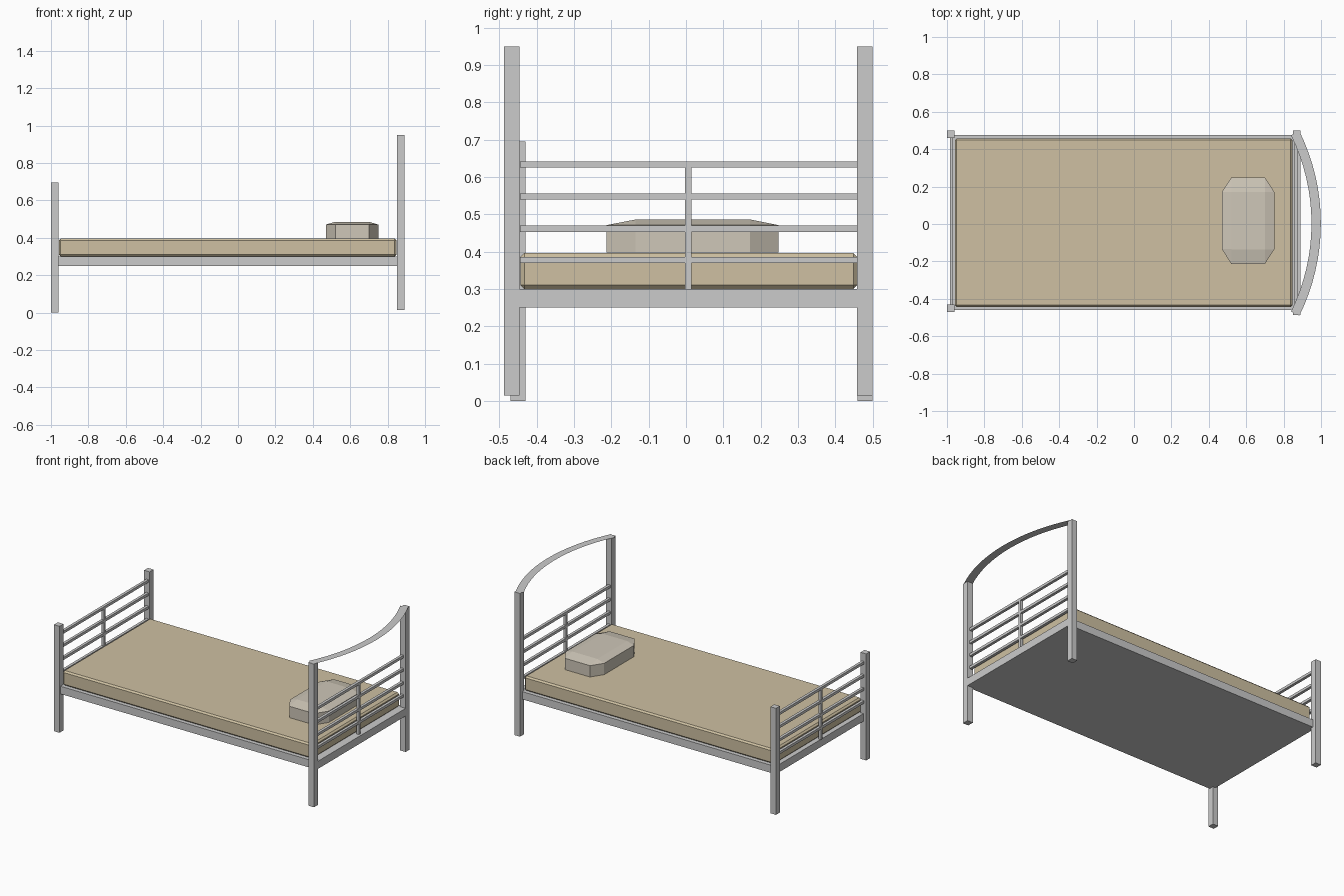
import bpy, bmesh, math
from mathutils import Vector

if "Cube" in bpy.data.objects:
    bpy.data.objects.remove(bpy.data.objects["Cube"])


def material(name, color):
    m = bpy.data.materials.new(name)
    m.diffuse_color = color
    m.use_nodes = True
    m.node_tree.nodes["Principled BSDF"].inputs["Base Color"].default_value = m.diffuse_color
    return m


def finish(name, bm, mat=None):
    bmesh.ops.recalc_face_normals(bm, faces=bm.faces)
    mesh = bpy.data.meshes.new(name)
    bm.to_mesh(mesh)
    bm.free()
    ob = bpy.data.objects.new(name, mesh)
    bpy.context.collection.objects.link(ob)
    if mat:
        mesh.materials.append(mat)
    return ob


def box(name, lo, hi, mat=None, bevel=0):
    lo, hi = Vector(lo), Vector(hi)
    bm = bmesh.new()
    bmesh.ops.create_cube(bm, size=1)
    for v in bm.verts:
        v.co = (lo + hi) / 2 + v.co * (hi - lo)
    if bevel:
        bmesh.ops.bevel(bm, geom=bm.edges[:], offset=bevel, segments=1, affect='EDGES')
    return finish(name, bm, mat)


tan = material("mattress_tan", (0.62, 0.53, 0.36, 1))
cream = material("pillow_cream", (0.62, 0.57, 0.48, 1))

# Corner posts
for side, y in (("front", -0.47), ("back", 0.46)):
    box(f"foot_post_{side}", (-1.0, y, 0), (-0.96, y + 0.04, 0.695))
for side, y in (("front", -0.487), ("back", 0.458)):
    box(f"head_post_{side}", (0.85, y, 0.015), (0.89, y + 0.041, 0.95))

# Solid bed base
box("bed_base", (-0.98, -0.46, 0.25), (0.89, 0.475, 0.30))

# Head and foot rails with a central upright
for end, x in (("foot", -0.985), ("head", 0.857)):
    for i, z in enumerate((0.369, 0.453, 0.539, 0.625)):
        box(f"{end}_rail_{i + 1}", (x, -0.445, z), (x + 0.018, 0.46, z + 0.017))
    box(f"{end}_upright", (x, -0.003, 0.30), (x + 0.018, 0.015, 0.63))

# Mattress with chamfered edges
box("mattress", (-0.958, -0.443, 0.30), (0.848, 0.458, 0.396), tan, 0.01)

# Pillow: octagonal sides with a raised rectangular top
x0, x1, x2, x3 = 0.47, 0.52, 0.70, 0.75
y0, y1, y2, y3 = -0.213, -0.135, 0.172, 0.248
outline = [(x1, y0), (x2, y0), (x3, y1), (x3, y2), (x2, y3), (x1, y3), (x0, y2), (x0, y1)]
bm = bmesh.new()
low = [bm.verts.new((x, y, 0.397)) for x, y in outline]
rim = [bm.verts.new((x, y, 0.471)) for x, y in outline]
top = [bm.verts.new((x, y, 0.486)) for x, y in ((x1, y1), (x2, y1), (x2, y2), (x1, y2))]
bm.faces.new(low)
bm.faces.new(top)
for i in range(8):
    j = (i + 1) % 8
    bm.faces.new((low[i], low[j], rim[j], rim[i]))
for k in range(4):
    a, b = rim[2 * k], rim[2 * k + 1]
    bm.faces.new((a, b, top[(k + 1) % 4], top[k]))
    bm.faces.new((rim[2 * k - 1], a, top[k]))
finish("pillow", bm, cream)

# Flat curved strip bowing outward between the head post tops
half, rise, width, steps = 0.482, 0.112, 0.05, 16
radius = (half ** 2 + rise ** 2) / (2 * rise)
cx, cy = 0.974 - radius, 0.003
span = math.asin(half / radius)
bm = bmesh.new()
rows = []
for i in range(steps + 1):
    a = -span + 2 * span * i / steps
    rows.append([bm.verts.new((cx + r * math.cos(a), cy + r * math.sin(a), 0.95))
                 for r in (radius - width / 2, radius + width / 2)])
for p, q in zip(rows, rows[1:]):
    bm.faces.new((p[0], p[1], q[1], q[0]))
finish("headboard_arc", bm)
